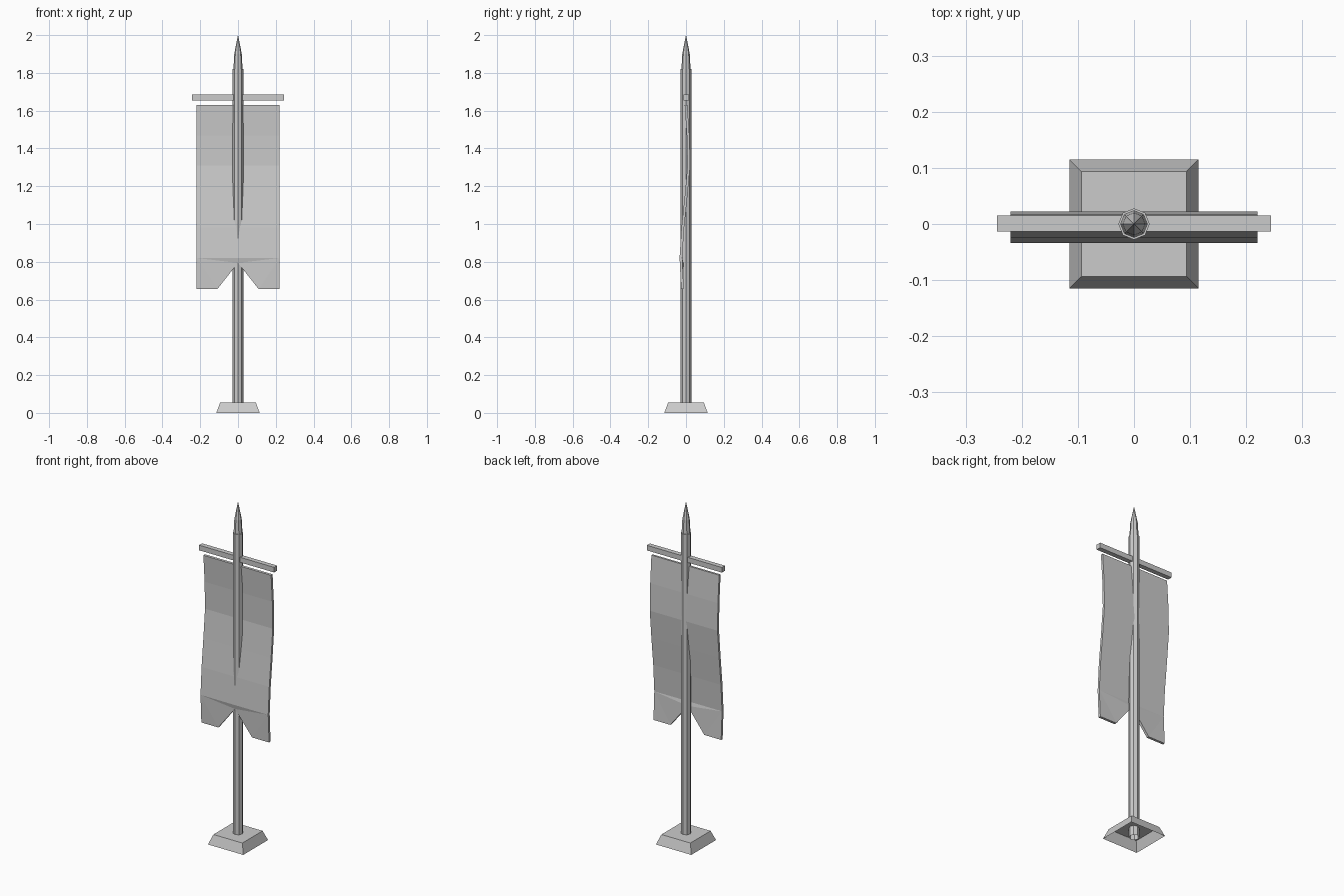
import bpy, math

if "Cube" in bpy.data.objects:
    bpy.data.objects.remove(bpy.data.objects["Cube"])


def make_object(name, verts, faces):
    mesh = bpy.data.meshes.new(name)
    mesh.from_pydata(verts, [], faces)
    mesh.update()
    obj = bpy.data.objects.new(name, mesh)
    bpy.context.collection.objects.link(obj)
    return obj


def lathe(name, profile, sides, turn=0.0, cap_bottom=False, cap_top=False):
    """Stack of flat-sided rings; profile is a list of (radius, z)."""
    verts, faces = [], []
    for r, z in profile:
        for i in range(sides):
            a = turn + 2 * math.pi * i / sides
            verts.append((r * math.cos(a), r * math.sin(a), z))
    for k in range(len(profile) - 1):
        for i in range(sides):
            j = (i + 1) % sides
            a, b = k * sides, (k + 1) * sides
            faces.append((a + i, a + j, b + j, b + i))
    if cap_bottom:
        faces.append(tuple(reversed(range(sides))))
    if cap_top:
        n = (len(profile) - 1) * sides
        faces.append(tuple(range(n, n + sides)))
    return make_object(name, verts, faces)


# Square tapered foot, open underneath
root2 = math.sqrt(2)
lathe("base", [(0.115 * root2, 0), (0.094 * root2, 0.056)], 4, math.pi / 4, cap_top=True)

# Octagonal pole and its pointed finial
lathe("pole", [(0.028, 0), (0.028, 1.82)], 8, cap_top=True)
lathe("spear_tip", [(0.024, 1.82), (0.020, 1.90), (0.0005, 2.0)], 8, cap_top=True)

# Crossbar
bpy.ops.mesh.primitive_cube_add(size=1, location=(0, 0.001, 1.67))
bar = bpy.context.object
bar.name = "crossbar"
bar.scale = (0.488, 0.028, 0.03)

# Banner: wavy rows of cloth (y, z), ending in a swallowtail
rows = [(0.000, 1.63), (0.011, 1.47), (0.015, 1.31), (0.000, 1.145),
        (-0.017, 0.98), (-0.027, 0.82)]
half = 0.22
verts, faces = [], []
for y, z in rows:
    verts += [(-half, y, z), (0, y, z), (half, y, z)]
for k in range(len(rows) - 1):
    for i in (0, 1):
        a = 3 * k + i
        faces.append((a, a + 3, a + 4, a + 1))
last = 3 * (len(rows) - 1)
apex = len(verts)
verts.append((0, -0.021, 0.795))
for s, corner in ((-1, last), (1, last + 2)):
    n = len(verts)
    verts += [(s * half, -0.019, 0.655), (s * 0.11, -0.019, 0.655)]
    tail = [(corner, n, n + 1), (corner, n + 1, apex), (corner, apex, last + 1)]
    faces += tail if s < 0 else [tuple(reversed(f)) for f in tail]
banner = make_object("banner", verts, faces)
solid = banner.modifiers.new("cloth_thickness", 'SOLIDIFY')
solid.thickness = 0.014
solid.offset = 0
